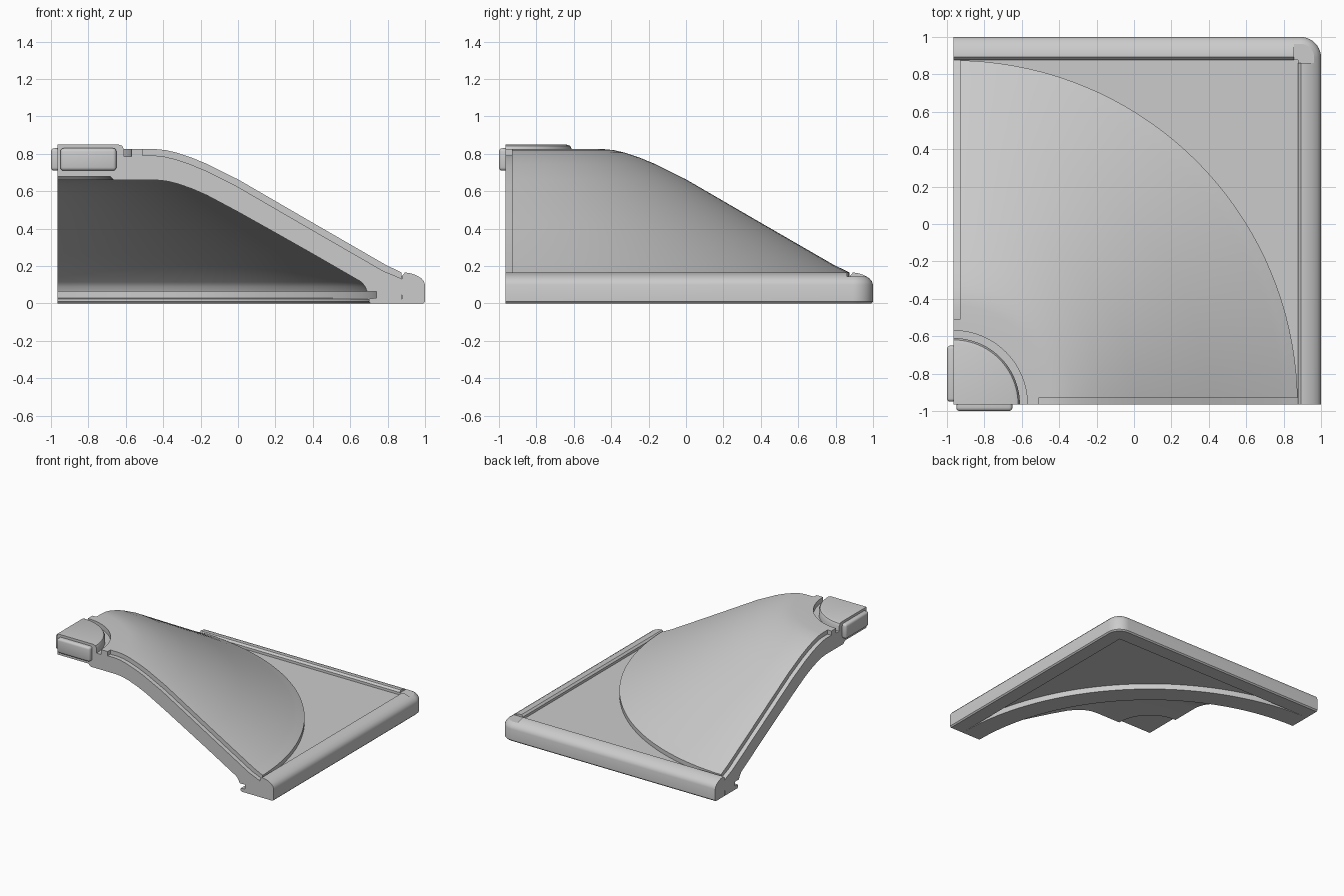
import bpy, bmesh, math
from mathutils import Matrix

if "Cube" in bpy.data.objects:
    bpy.data.objects.remove(bpy.data.objects["Cube"])

C = -0.965            # cut planes / axis of the quarter dome
SWAP = Matrix(((0, 1, 0, 0), (1, 0, 0, 0), (0, 0, 1, 0), (0, 0, 0, 1)))  # mirror on the diagonal


def finish(name, bm, smooth=True):
    bmesh.ops.remove_doubles(bm, verts=bm.verts, dist=1e-5)
    bmesh.ops.recalc_face_normals(bm, faces=bm.faces)
    me = bpy.data.meshes.new(name)
    bm.to_mesh(me)
    bm.free()
    ob = bpy.data.objects.new(name, me)
    bpy.context.collection.objects.link(ob)
    if smooth:
        shade(ob)
    return ob


def shade(ob):
    bpy.ops.object.select_all(action='DESELECT')
    ob.select_set(True)
    bpy.context.view_layer.objects.active = ob
    bpy.ops.object.shade_smooth_by_angle(angle=math.radians(30))


def loft(name, rings):
    """Closed rings joined in sequence, with both ends capped."""
    bm = bmesh.new()
    vs = [[bm.verts.new(p) for p in ring] for ring in rings]
    n = len(vs[0])
    for a, b in zip(vs, vs[1:]):
        for i in range(n):
            j = (i + 1) % n
            bm.faces.new((a[i], a[j], b[j], b[i]))
    bm.faces.new(vs[0])
    bm.faces.new(vs[-1])
    return finish(name, bm)


def box(name, x, y, z, bevel=0.0):
    bm = bmesh.new()
    bmesh.ops.create_cube(bm, size=1)
    for v in bm.verts:
        for i, (lo, hi) in enumerate((x, y, z)):
            v.co[i] = lo if v.co[i] < 0 else hi
    if bevel:
        bmesh.ops.bevel(bm, geom=bm.edges[:], offset=bevel, segments=3,
                        profile=0.5, affect='EDGES')
    return finish(name, bm)


def mirrored(ob, name):
    bm = bmesh.new()
    bm.from_mesh(ob.data)
    bm.transform(SWAP)
    return finish(name, bm)


def cut(ob, cutters):
    for c in cutters:
        m = ob.modifiers.new("cut", 'BOOLEAN')
        m.operation, m.solver, m.object = 'DIFFERENCE', 'EXACT', c
        bpy.context.view_layer.objects.active = ob
        bpy.ops.object.modifier_apply(modifier=m.name)
    for c in cutters:
        bpy.data.objects.remove(c)
    shade(ob)


# Dome section as (radius, z): outer slope, then rim with slot, then underside
slope = [(0.53, 0.825), (0.58, 0.82), (0.64, 0.806), (0.72, 0.779), (0.80, 0.746),
         (0.965, 0.664), (1.365, 0.432), (1.755, 0.207), (1.79, 0.19), (1.84, 0.165)]
rim = [(1.84, 0.0), (1.675, 0.0), (1.665, 0.01), (1.665, 0.025), (1.705, 0.03),
       (1.705, 0.065), (1.655, 0.065), (1.645, 0.09), (1.625, 0.115)]
under = [(1.365, 0.265), (1.165, 0.378), (0.965, 0.49), (0.80, 0.578), (0.72, 0.613),
         (0.64, 0.641), (0.58, 0.655), (0.53, 0.66)]
shell = [(0.34, 0.66), (0.34, 0.785), (0.395, 0.785), (0.395, 0.825)] + slope + rim + under


def revolve(name, prof, steps=36):
    angs = [math.pi / 2 * i / steps for i in range(steps + 1)]
    return loft(name, [[(C + r * math.cos(a), C + r * math.sin(a), z) for r, z in prof]
                       for a in angs])


dome = revolve("dome_quarter", shell)

# Lowered ledge along both cut edges of the dome
edge = [(0.455, 0.79)] + [(r - 0.012, z - 0.034) for r, z in slope[:-2]] + [(1.80, 0.15), (1.845, 0.13)]
ring = edge + [(1.845, 1.0), (0.455, 1.0)]
ledge = loft("ledge_cutter", [[(C + r, y, z) for r, z in ring] for y in (-1.1, -0.93)])
cut(dome, [ledge, mirrored(ledge, "ledge_cutter_left")])

# Crown quarter hub in the middle with its two side pads
revolve("crown_hub", [(0, 0.68), (0, 0.85), (0.325, 0.85), (0.345, 0.843), (0.355, 0.825),
                      (0.355, 0.70), (0.34, 0.66), (0.30, 0.66), (0.28, 0.68)])
pad = box("hub_pad_front", (-0.95, -0.65), (-1.0, -0.94), (0.71, 0.83), 0.018)
mirrored(pad, "hub_pad_left")

# Border rail swept round the outer corner: (inset from outside, z)
rail_prof = [(0.125, 0.0), (0.01, 0.0), (0.0, 0.01), (0.0, 0.10), (0.006, 0.118), (0.02, 0.135),
             (0.045, 0.15), (0.075, 0.161), (0.10, 0.165), (0.108, 0.165), (0.122, 0.15)]
R = 0.11


def rail_ring(a):
    out = []
    for d, z in rail_prof:
        c, r = 1 - max(d, R), max(R - d, 0)
        out.append((c + r * math.cos(a), c + r * math.sin(a), z))
    return out


turn = [rail_ring(math.pi / 2 * i / 10) for i in range(11)]
start = [(1 - d, C, z) for d, z in rail_prof]
end = [(C, 1 - d, z) for d, z in rail_prof]
rail = loft("border_rail", [start] + turn + [end])
cut(rail, [box("corner_cutter", (0.855, 1.1), (0.86, 0.985), (0.145, 0.3))])

# Flat corner plate between dome rim and rails
arc = [(C + 1.83 * math.cos(math.pi / 2 * i / 36), C + 1.83 * math.sin(math.pi / 2 * i / 36))
       for i in range(37)]
outline = arc + [(C, 0.885), (0.885, 0.885), (0.885, C)]
loft("corner_plate", [[(x, y, z) for x, y in outline] for z in (0.045, 0.13)])
